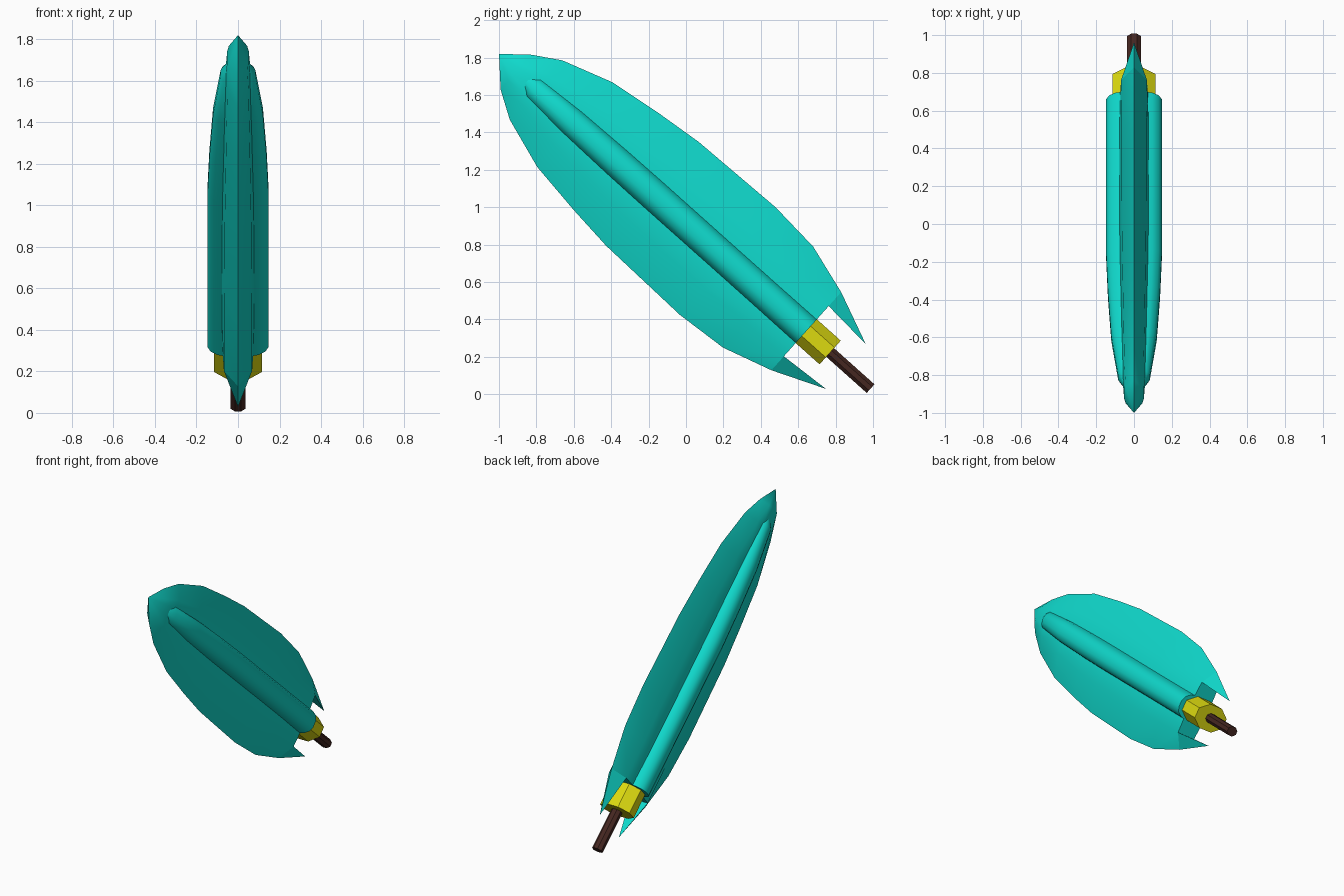
import bpy, bmesh, math
from mathutils import Vector

if "Cube" in bpy.data.objects:
    bpy.data.objects.remove(bpy.data.objects["Cube"])

DY, DZ, CZ = 0.746, 0.666, 0.911   # direction of the tilted long axis, and its centre height


def place(x, s, t):
    """x = sideways, s = along the axis towards the stem, t = across it (upwards)."""
    return Vector((x, DY * s + DZ * t, CZ - DZ * s + DY * t))


def material(name, rgb):
    m = bpy.data.materials.new(name)
    m.diffuse_color = (*rgb, 1.0)
    m.use_nodes = True
    m.node_tree.nodes["Principled BSDF"].inputs["Base Color"].default_value = m.diffuse_color
    return m


teal = material("teal", (0.005, 0.69, 0.60))
yellow = material("yellow", (0.72, 0.70, 0.005))
brown = material("dark brown", (0.060, 0.020, 0.015))


def loft(name, rings, mat, tip=None, end=None):
    """Skin a list of equal rings of (x, s, t); tip / end are optional closing points."""
    bm = bmesh.new()
    vs = [[bm.verts.new(place(*p)) for p in r] for r in rings]
    n = len(vs[0])
    for a, b in zip(vs, vs[1:]):
        for i in range(n):
            bm.faces.new((a[i], a[(i + 1) % n], b[(i + 1) % n], b[i]))
    for ring, point in ((vs[0], tip), (vs[-1], end)):
        if point is None:
            bm.faces.new(ring)
        else:
            v = bm.verts.new(place(*point))
            for i in range(n):
                bm.faces.new((ring[i], ring[(i + 1) % n], v))
    bmesh.ops.recalc_face_normals(bm, faces=bm.faces)
    me = bpy.data.meshes.new(name)
    bm.to_mesh(me)
    bm.free()
    me.materials.append(mat)
    ob = bpy.data.objects.new(name, me)
    bpy.context.collection.objects.link(ob)
    bpy.ops.object.select_all(action='DESELECT')
    ob.select_set(True)
    bpy.context.view_layer.objects.active = ob
    bpy.ops.object.shade_smooth_by_angle(angle=math.radians(35))
    return ob


def octagon(s, ax, at):
    """Eight-sided ring with flat sides, half-sizes ax and at."""
    k = math.cos(math.pi / 8)
    return [(ax / k * math.cos(a), s, at / k * math.sin(a))
            for a in (math.pi / 8 + i * math.pi / 4 for i in range(8))]


# Flat two-edged blade: (along axis, half height, half thickness)
blade = [(-1.217, 0.125, 0.052), (-1.074, 0.212, 0.060), (-0.796, 0.303, 0.066),
         (-0.496, 0.345, 0.071), (-0.24, 0.372, 0.075), (0.299, 0.385, 0.078),
         (0.588, 0.362, 0.078), (0.862, 0.280, 0.074)]


def blade_ring(s, h, w):
    mid = 0.5 * h if s < 0.8 else 0.18
    q = [(w, 0.22 * h), (0.85 * w if s < 0.8 else 0.068, mid), (0, h)]
    return ([(x, s, t) for x, t in q] + [(-x, s, t) for x, t in q[1::-1]]
            + [(-x, s, -t) for x, t in q] + [(x, s, -t) for x, t in q[1::-1]])


loft("blade", [blade_ring(*b) for b in blade], teal, tip=(0, -1.351, 0.012))

# Pointed fins trailing behind both edges of the blade
for sign, label in ((1, "upper"), (-1, "lower")):
    root = [(0.068, 0.862, sign * 0.18), (0, 0.862, sign * 0.28), (-0.068, 0.862, sign * 0.18)]
    loft(label + "_fin", [root], teal, end=(0, 1.146, sign * 0.16))

# Rounded rib running through the blade, bulging on both sides
rib = [(-1.155, 0.050, 0.030), (-1.09, 0.085, 0.066), (-0.81, 0.122, 0.082),
       (-0.5, 0.140, 0.088), (-0.24, 0.149, 0.090), (0.862, 0.150, 0.090)]


def rib_ring(s, a, b):
    ring = []
    for i in range(16):
        ang = (i + 0.5) * math.tau / 16
        c, d = math.cos(ang), math.sin(ang)
        ring.append((math.copysign(abs(c) ** 0.7, c) * a, s, math.copysign(abs(d) ** 0.8, d) * b))
    return ring


loft("side_rib", [rib_ring(*r) for r in rib], teal)

# Yellow collar and brown stem
loft("collar", [octagon(0.84, 0.115, 0.085), octagon(1.033, 0.115, 0.085)], yellow)
loft("stem", [octagon(1.0, 0.036, 0.031), octagon(1.323, 0.036, 0.031)], brown)
